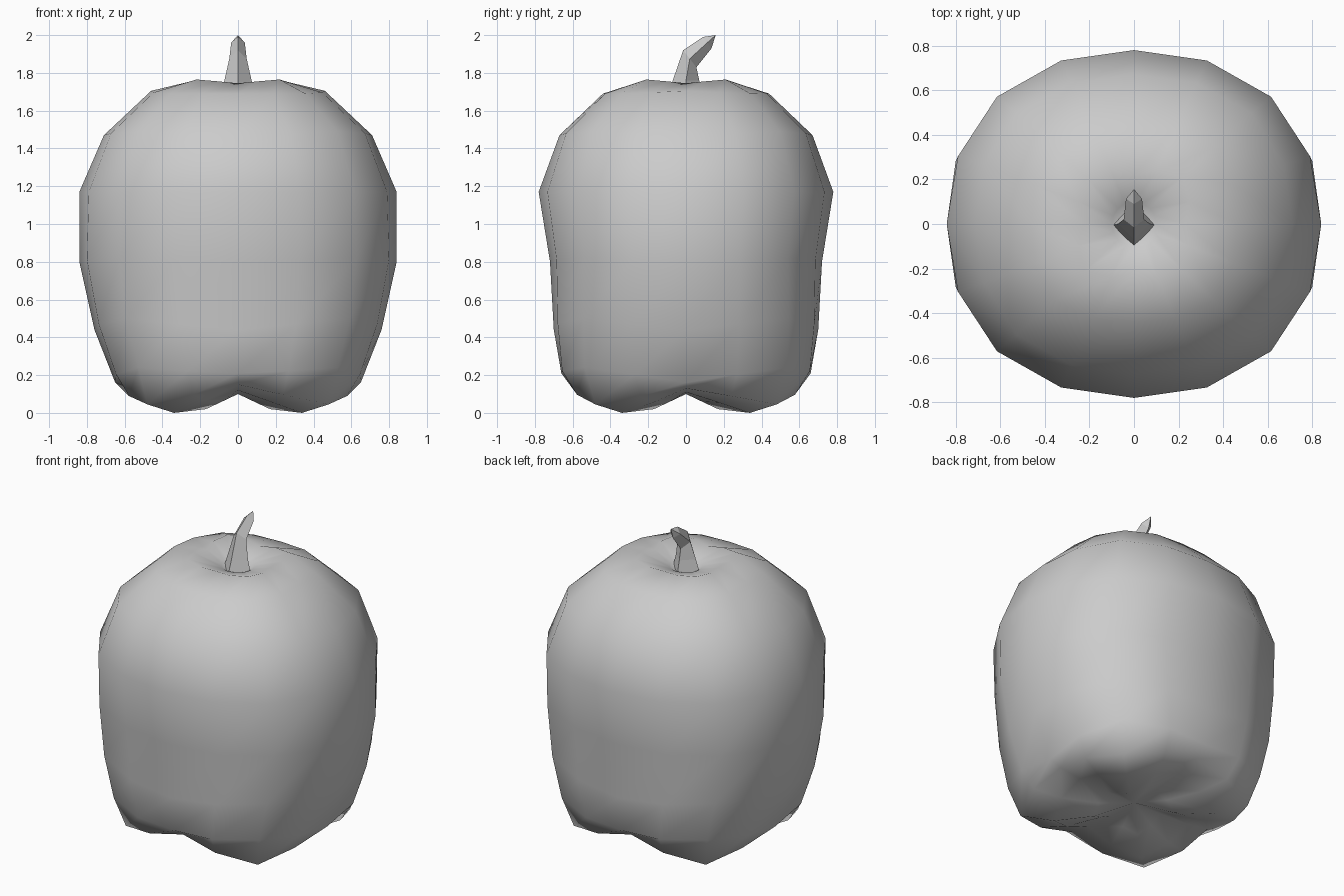
import bpy, bmesh
from math import sin, cos, pi

if "Cube" in bpy.data.objects:
    bpy.data.objects.remove(bpy.data.objects["Cube"])


def finish(name, bm, smooth):
    bmesh.ops.recalc_face_normals(bm, faces=bm.faces)
    mesh = bpy.data.meshes.new(name)
    bm.to_mesh(mesh)
    bm.free()
    for p in mesh.polygons:
        p.use_smooth = smooth
    obj = bpy.data.objects.new(name, mesh)
    bpy.context.collection.objects.link(obj)
    return obj


def loft(bm, rings, start=None, end=None):
    """Bridge rings of points; close ends with a point fan."""
    loops = [[bm.verts.new(p) for p in ring] for ring in rings]
    n = len(loops[0])
    for a, b in zip(loops, loops[1:]):
        for i in range(n):
            j = (i + 1) % n
            bm.faces.new((a[i], a[j], b[j], b[i]))
    for tip, loop in ((start, loops[0]), (end, loops[-1])):
        if tip:
            v = bm.verts.new(tip)
            for i in range(n):
                bm.faces.new((v, loop[i], loop[(i + 1) % n]))


# Fruit body: x radius, y radius, z on x axis, z on y axis, lobe scale, lobe z
PROFILE = [
    (.20, .20, .10, .10, 1.20, .02),
    (.42, .42, .11, .12, 1.14, .00),
    (.57, .57, .13, .15, 1.19, .045),
    (.65, .66, .16, .21, 1.15, .24),
    (.76, .70, .44, .44, 1.10, .50),
    (.84, .72, .80, .80, 1.06, .82),
    (.84, .78, 1.17, 1.17, 1.035, 1.17),
    (.71, .67, 1.47, 1.47, 1.05, 1.49),
    (.46, .44, 1.705, 1.69, 1.10, 1.69),
    (.23, .22, 1.745, 1.745, 1.35, 1.765),
    (.10, .10, 1.70, 1.70, 1.0, 1.70),
]
SIDES = 16


def body_ring(rx, ry, zx, zy, k, zd):
    pts = []
    for i in range(SIDES):
        t = 2 * pi * i / SIDES
        w = sin(2 * t) ** 2          # 1 on the four diagonal lobes
        s = 1 + (k - 1) * w
        z = zx * cos(t) ** 2 + zy * sin(t) ** 2
        pts.append((rx * s * cos(t), ry * s * sin(t), z * (1 - w) + zd * w))
    return pts


bm = bmesh.new()
loft(bm, [body_ring(*p) for p in PROFILE], (0, 0, .10), (0, 0, 1.63))
finish("fruit_body", bm, True)

# Bent stem: half width, front edge (y, z), back edge (y, z)
STEM = [
    (.095, (-.10, 1.68), (.09, 1.68)),
    (.072, (-.07, 1.76), (.07, 1.76)),
    (.046, (-.015, 1.92), (.055, 1.83)),
    (.036, (.09, 1.99), (.135, 1.93)),
]
rings = []
for w, f, b in STEM:
    y, z = (f[0] + b[0]) / 2, (f[1] + b[1]) / 2
    rings.append([(0, *f), (w, y, z), (0, *b), (-w, y, z)])
bm = bmesh.new()
loft(bm, rings, (0, 0, 1.64), (0, .157, 2.0))
finish("stem", bm, False)
